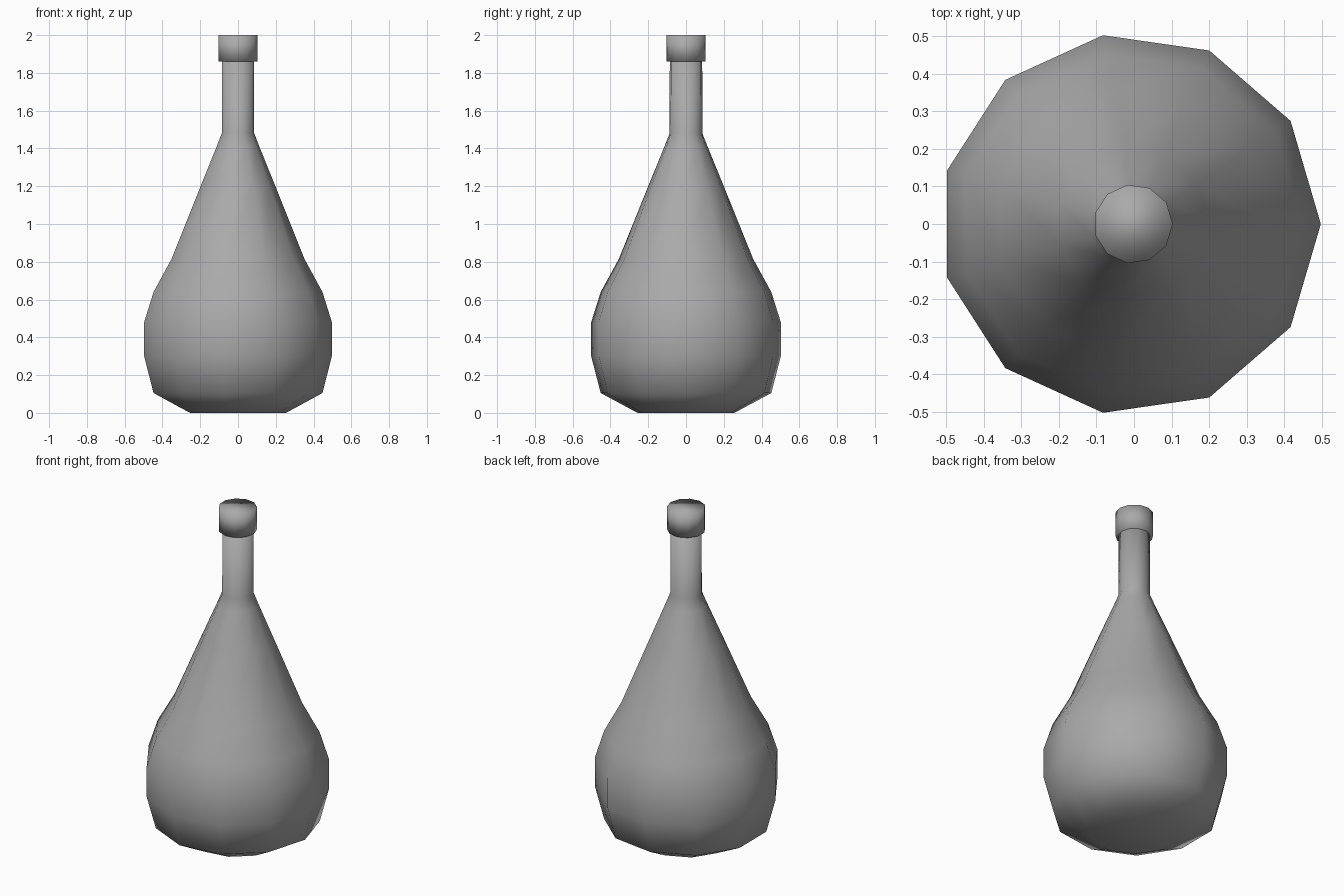
import bpy, bmesh
from math import cos, sin, pi

SIDES = 11

cube = bpy.data.objects.get("Cube")
if cube:
    bpy.data.objects.remove(cube, do_unlink=True)

grey = bpy.data.materials.new("mid grey")
grey.use_nodes = True
grey.diffuse_color = (0.4, 0.4, 0.4, 1)
grey.node_tree.nodes["Principled BSDF"].inputs["Base Color"].default_value = (0.4, 0.4, 0.4, 1)


def lathe(name, profile):
    """Stack eleven-sided rings, each centred on its own width, and cap the ends."""
    bm = bmesh.new()
    rings = []
    odd = cos(pi / SIDES)
    for half_width, z in profile:
        r = 2 * half_width / (1 + odd)
        shift = r * (1 - odd) / 2
        angles = [2 * pi * i / SIDES for i in range(SIDES)]
        rings.append([bm.verts.new((r * cos(a) - shift, r * sin(a), z)) for a in angles])
    for low, high in zip(rings, rings[1:]):
        for i in range(SIDES):
            j = (i + 1) % SIDES
            bm.faces.new((low[i], low[j], high[j], high[i]))
    bm.faces.new(rings[0][::-1])
    bm.faces.new(rings[-1])
    for face in bm.faces:
        face.smooth = True
    mesh = bpy.data.meshes.new(name)
    bm.to_mesh(mesh)
    bm.free()
    mesh.materials.append(grey)
    obj = bpy.data.objects.new(name, mesh)
    bpy.context.collection.objects.link(obj)
    return obj


# Rounded belly tapering into a straight neck
lathe("bottle_body", [
    (0.254, 0), (0.447, 0.105), (0.497, 0.3), (0.497, 0.48), (0.447, 0.64),
    (0.352, 0.815), (0.198, 1.2), (0.111, 1.415), (0.086, 1.48), (0.085, 1.87),
])

# Wider stopper over the neck
lathe("bottle_cap", [(0.103, 1.86), (0.103, 2)])
